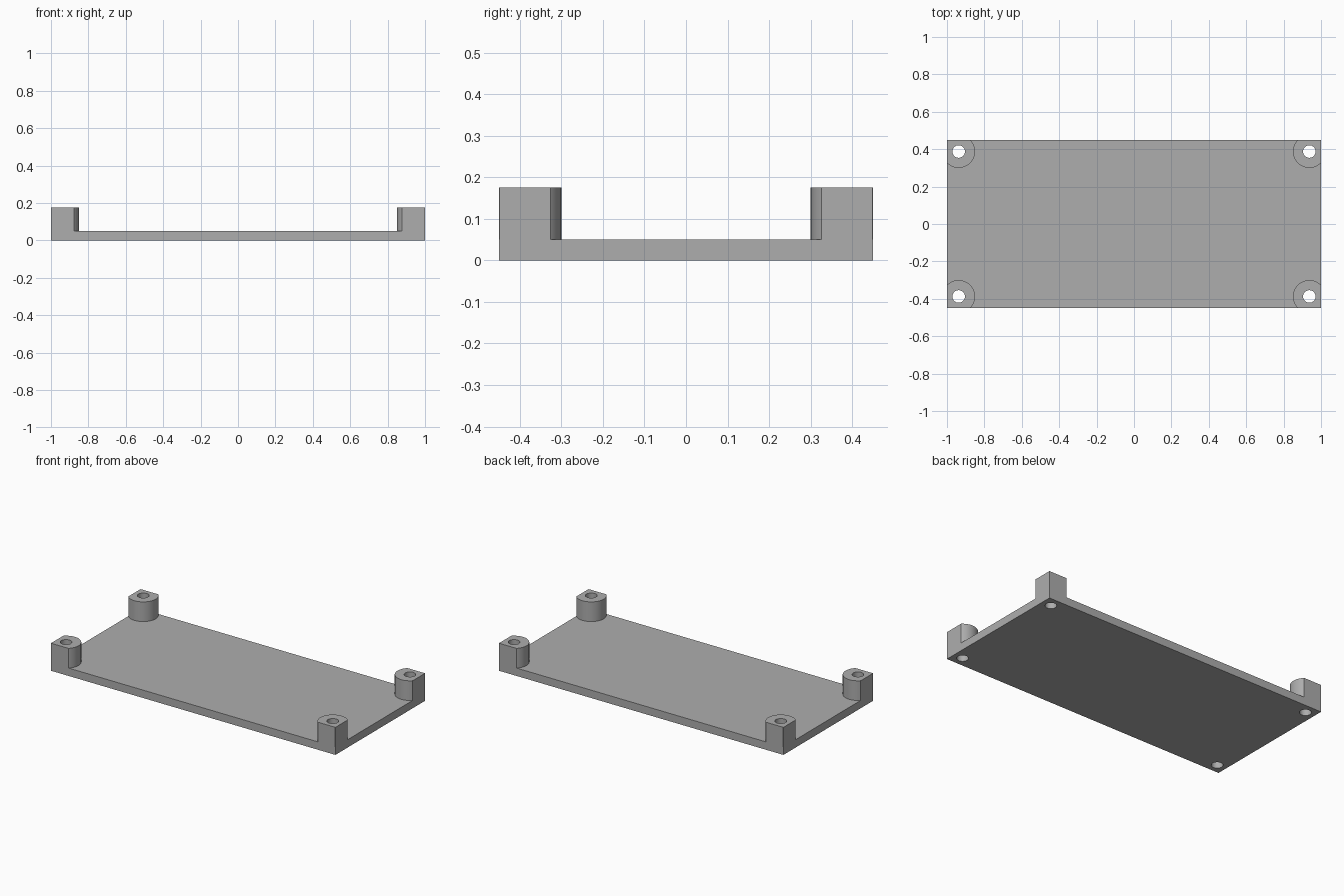
import bpy

cube = bpy.data.objects.get("Cube")
if cube:
    bpy.data.objects.remove(cube, do_unlink=True)

LENGTH, WIDTH = 2.0, 0.9
FLOOR, HEIGHT = 0.05, 0.175
INSET = 0.0625            # post axis distance from the plate edges
POST_R, HOLE_R = 0.0875, 0.0335

grey = bpy.data.materials.new("plain grey")
grey.use_nodes = True
grey.diffuse_color = (0.42, 0.42, 0.42, 1)
grey.node_tree.nodes["Principled BSDF"].inputs["Base Color"].default_value = grey.diffuse_color


def block(name, height):
    bpy.ops.mesh.primitive_cube_add(size=1, location=(0, 0, height / 2))
    ob = bpy.context.object
    ob.name = name
    ob.scale = (LENGTH, WIDTH, height)
    bpy.ops.object.transform_apply(location=True, scale=True)
    ob.data.materials.append(grey)
    return ob


def cylinder(name, x, y, radius, bottom, top):
    bpy.ops.mesh.primitive_cylinder_add(vertices=64, radius=radius, depth=top - bottom,
                                        location=(x, y, (top + bottom) / 2))
    ob = bpy.context.object
    ob.name = name
    ob.data.materials.append(grey)
    return ob


def combine(target, other, operation, discard=True):
    mod = target.modifiers.new(operation.lower(), 'BOOLEAN')
    mod.operation, mod.solver, mod.object = operation, 'EXACT', other
    bpy.context.view_layer.objects.active = target
    bpy.ops.object.modifier_apply(modifier=mod.name)
    if discard:
        bpy.data.objects.remove(other, do_unlink=True)


# Base plate, and an envelope that trims the posts flush with its edges
plate = block("mounting_plate", FLOOR)
envelope = block("trim_envelope", HEIGHT)

# Corner posts with screw holes running through post and plate
corners = [(sx * (LENGTH / 2 - INSET), sy * (WIDTH / 2 - INSET))
           for sx in (-1, 1) for sy in (-1, 1)]
for x, y in corners:
    post = cylinder("corner_post", x, y, POST_R, -FLOOR, HEIGHT + FLOOR)
    combine(post, envelope, 'INTERSECT', discard=False)
    combine(plate, post, 'UNION')
for x, y in corners:
    hole = cylinder("screw_hole", x, y, HOLE_R, -FLOOR, HEIGHT + FLOOR)
    combine(plate, hole, 'DIFFERENCE')
bpy.data.objects.remove(envelope, do_unlink=True)

# Smooth curved walls, crisp edges
bpy.ops.object.select_all(action='DESELECT')
plate.select_set(True)
bpy.context.view_layer.objects.active = plate
bpy.ops.object.shade_smooth_by_angle()
